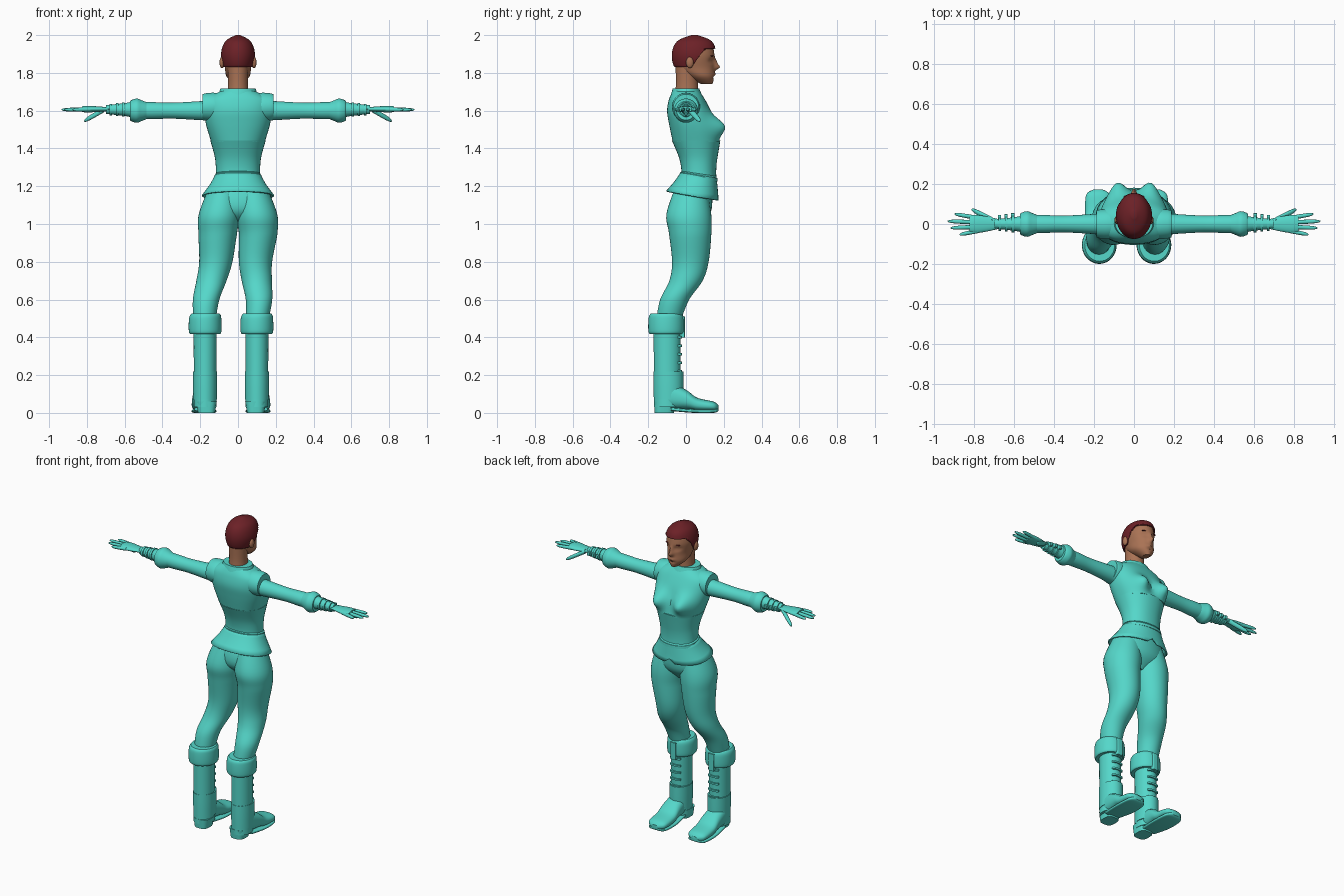
import bpy, bmesh, math
from mathutils import Matrix

cube = bpy.data.objects.get("Cube")
if cube:
    bpy.data.objects.remove(cube, do_unlink=True)


def material(name, *rgb):
    mat = bpy.data.materials.new(name)
    mat.use_nodes = True
    mat.diffuse_color = (*rgb, 1)
    mat.node_tree.nodes["Principled BSDF"].inputs["Base Color"].default_value = (*rgb, 1)
    return mat


CLOTH = material("turquoise", .09, .68, .59)
SKIN = material("tan skin", .4, .17, .09)
HAIR = material("dark red", .15, .015, .02)
parts = []


def finish(name, mat, bm):
    bmesh.ops.recalc_face_normals(bm, faces=bm.faces)
    mesh = bpy.data.meshes.new(name)
    bm.to_mesh(mesh)
    bm.free()
    mesh.materials.append(mat)
    obj = bpy.data.objects.new(name, mesh)
    bpy.context.collection.objects.link(obj)
    parts.append(obj)
    return obj


def clamp(value):
    return max(0, min(1, value))


def blend(a, b, c, d, t):
    """Catmull-Rom blend from b to c."""
    return b + t / 2 * (c - a + t * (2 * a - 5 * b + 4 * c - d + t * (3 * (b - c) + d - a)))


def smooth_rows(rows, sub):
    padded = [rows[0], *rows, rows[-1]]
    result = []
    for group in zip(padded, padded[1:], padded[2:], padded[3:]):
        for step in range(sub):
            result.append([blend(*values, step / sub) for values in zip(*group)])
    return result + [rows[-1]]


def stance(x, z):
    """Both legs lean gently to one side towards the feet."""
    return x - .037 * clamp((.95 - z) / .45)


def loft(name, mat, rows, axis="z", offset=0, power=2, sides=40, sub=4, side=1, leg=False, cap=True):
    """Skin of oval sections: position, half width, low bound, high bound and optional offset."""
    rows = [row if len(row) > 4 else (*row, offset) for row in rows]
    bm, rings = bmesh.new(), []
    for t, width, low, high, middle in smooth_rows(rows, sub):
        ring = []
        for k in range(sides):
            angle = math.tau * k / sides
            c, s = (math.copysign(abs(f) ** (2 / power), f) for f in (math.cos(angle), math.sin(angle)))
            u, v = middle + width * c, (low + high + (high - low) * s) / 2
            x, y, z = {"z": (u, v, t), "x": (t, u, v), "y": (u, t, v)}[axis]
            x *= side
            ring.append(bm.verts.new((stance(x, z) if leg else x, y, z)))
        rings.append(ring)
    for lower, upper in zip(rings, rings[1:]):
        for k in range(sides):
            bm.faces.new((lower[k - 1], lower[k], upper[k], upper[k - 1]))
    if cap:
        bm.faces.new(rings[0])
        bm.faces.new(rings[-1])
    return finish(name, mat, bm)


def pair(name, *args, **options):
    for side, word in ((1, "left_"), (-1, "right_")):
        loft(word + name, *args, side=side, **options)


def round_rows(rows, centre, flat=1):
    """Position and radius pairs turned into oval sections about one centre line."""
    return [(t, r, centre - r * flat, centre + r * flat) for t, r in rows]


def arm(name, rows, centre=1.6, flat=1, **options):
    pair(name, CLOTH, round_rows(rows, centre, flat), axis="x", **options)


def boot(name, rows, centre=-.1, flat=1, **options):
    pair(name, CLOTH, round_rows(rows, centre, flat), offset=.137, leg=True, **options)


def ball_pair(name, mat, centre, radii):
    for side, word in ((1, "left_"), (-1, "right_")):
        bm = bmesh.new()
        place = Matrix.Translation((side * centre[0], *centre[1:])) @ Matrix.Diagonal((*radii, 1))
        bmesh.ops.create_uvsphere(bm, u_segments=20, v_segments=12, radius=1, matrix=place)
        finish(word + name, mat, bm)


def sculpt(obj, x, z, width, height, push):
    """Symmetric soft push on the front of a part."""
    for v in obj.data.vertices:
        if v.co.y > .05:
            distance = ((abs(v.co.x) - x) / width) ** 2 + ((v.co.z - z) / height) ** 2
            v.co.y += push * math.exp(-distance)


def dip(obj):
    """Slant the waist down towards the front."""
    for v in obj.data.vertices:
        v.co.z -= (v.co.y + .02) * .18 * clamp((1.33 - v.co.z) / .06)


def thicken(obj, thickness):
    obj.modifiers.new("thickness", "SOLIDIFY").thickness = thickness


# Head and neck
head = loft("head", SKIN, [(1.74, .02, .08, .14), (1.78, .06, .01, .15), (1.83, .07, -.05, .15),
                           (1.9, .08, -.065, .15), (1.96, .06, -.04, .13), (1.99, .01, .03, .06)],
            sides=72, sub=8)
loft("neck", SKIN, round_rows([(1.66, .06), (1.74, .053), (1.83, .055)], centre=.005, flat=1.1))
ball_pair("ear", SKIN, centre=(.085, .02, 1.855), radii=(.013, .02, .03))
ball_pair("eyebrow", HAIR, centre=(.034, .135, 1.89), radii=(.018, .01, .003))

# Cropped hair grown from the scalp and trimmed along the hairline
def hairline(vert):
    return 1.83 + .1 * clamp((vert.co.y - .03) / .07)


bm = bmesh.new()
bm.from_mesh(head.data)
bm.normal_update()
for v in bm.verts:
    v.co += v.normal * .01
below = [f for f in bm.faces if all(v.co.z < hairline(v) for v in f.verts)]
bmesh.ops.delete(bm, geom=below, context="FACES")
for v in bm.verts:
    v.co.z = max(v.co.z, hairline(v))
hair = finish("hair", HAIR, bm)
thicken(hair, .008)

# Face: nose, bridge, eye sockets, eyelids, lips and chin crease
sculpt(head, x=0, z=1.83, width=.013, height=.014, push=.027)
sculpt(head, x=0, z=1.855, width=.01, height=.02, push=.014)
sculpt(head, x=.034, z=1.865, width=.018, height=.013, push=-.013)
sculpt(head, x=.034, z=1.864, width=.01, height=.006, push=.006)
sculpt(head, x=0, z=1.793, width=.02, height=.008, push=.007)
sculpt(head, x=0, z=1.775, width=.02, height=.007, push=-.006)

# Jacket
jacket = loft("jacket_top", CLOTH, [(1.435, .142, -.07, .176), (1.53, .17, -.09, .15), (1.6, .178, -.1, .13),
                                    (1.66, .165, -.09, .1), (1.705, .09, -.07, .07)],
              power=2.3, sides=64, sub=7)
sculpt(jacket, x=.085, z=1.515, width=.052, height=.055, push=.065)
loft("collar", CLOTH, [(1.67, .11, -.085, .09), (1.717, .093, -.07, .07)], sub=1)
corset = loft("corset", CLOTH, [(1.255, .118, -.024, .163), (1.3, .117, -.026, .16), (1.36, .124, -.04, .168),
                                (1.443, .147, -.075, .182)], power=2.2)
seam = loft("waist_seam", CLOTH, [(1.258, .125, -.032, .168), (1.274, .123, -.03, .167)], power=2.2, sub=1)
peplum = loft("peplum", CLOTH, [(1.28, .118, -.024, .162), (1.22, .15, -.06, .168), (1.16, .192, -.105, .173)],
              power=2.2, sub=2, cap=False)
hem = min(v.co.z for v in peplum.data.vertices)
for v in peplum.data.vertices:  # notch at the centre front
    if abs(v.co.x) < .004 and v.co.y > 0 and v.co.z < hem + .01:
        v.co.z += .027
for obj in (corset, seam, peplum):
    dip(obj)
thicken(peplum, .008)

# Arms and gloves
arm("shoulder", [(.08, .07), (.13, .075), (.17, .072), (.187, .067)], centre=1.62)
arm("sleeve", [(.1, .055), (.2, .05), (.35, .042), (.45, .045), (.54, .045)])
arm("sleeve_cuff", [(.485, .045), (.51, .055), (.535, .064), (.56, .058), (.572, .05)])
arm("glove_gauntlet", [(.55, .044), (.6, .034), (.7, .023)], centre=1.606)
arm("palm", [(.68, .025), (.75, .04), (.8, .046), (.825, .04)], centre=1.608, flat=.38)
for order, word in enumerate(("upper", "middle", "lower")):
    x, r = .6 + .033 * order, .042 - .004 * order
    arm(word + "_glove_strap", [(x, r), (x + .014, r)], centre=1.606, flat=.9, sub=1)
    arm(word + "_strap_buckle", [(x, .012), (x + .016, .012)], centre=1.606, offset=r, power=5, sub=1)


def digit(name, start, end, radius):
    rows = []
    for t in (0, .3, .6, .8, .9, .97, 1):
        x, y, z = (a + (b - a) * t for a, b in zip(start, end))
        r = radius * math.sqrt(1.01 - t ** 6)
        rows.append((x, r, z - r, z + r, y))
    pair(name, CLOTH, rows, axis="x", sides=12, sub=2)


for name, base, tip, reach in (("index", .03, .05, .9), ("middle", .008, .014, .935),
                               ("ring", -.014, -.02, .92), ("little", -.035, -.053, .875)):
    digit(name + "_finger", (.78, base, 1.607), (reach, tip, 1.605), radius=.0105)
digit("thumb", (.71, .02, 1.605), (.815, .073, 1.545), radius=.014)

# Hips and legs
loft("hips", CLOTH, [(.99, .03, .01, .07), (1.06, .17, -.07, .13), (1.15, .17, -.07, .14), (1.25, .11, -.02, .14)])
leg_path = [(.5, .06, -.09, .14), (.6, .07, -.06, .14), (.7, .08, 0, .12), (.8, .088, .023, .105),
            (.95, .102, .022, .107), (1.05, .108, .015, .1), (1.18, .08, .025, .08)]
pair("trouser_leg", CLOTH, [(z, r, y - r * 1.1, y + r * 1.1, x) for z, r, y, x in leg_path], sub=6, leg=True)

# Boots
boot("boot_shaft", [(.03, .06), (.25, .06), (.5, .062)], flat=1.17)
boot("boot_counter", [(.07, .063), (.15, .064), (.22, .064)], centre=-.093, flat=1.23)
boot("boot_cuff", [(.418, .08), (.43, .086), (.47, .087), (.51, .084), (.525, .075)], centre=-.105, flat=1.09)
boot("cuff_flap", [(.4, .02), (.51, .02)], centre=-.022, flat=.8, power=6, sub=1)
for order, word in enumerate(("first", "second", "third", "fourth", "fifth")):
    z = .215 + .045 * order
    boot(word + "_boot_lace", [(z, .036), (z + .011, .036)], centre=-.036, flat=.4, power=3, sub=1)
pair("boot_foot", CLOTH, [(-.1, .055, .02, .17), (0, .062, .02, .122), (.06, .065, .01, .08),
                          (.145, .06, .01, .06), (.172, .025, .02, .04)],
     axis="y", offset=.143, power=2.4, sub=6, leg=True)
pair("boot_sole", CLOTH, [(-.08, .05, .01, .03), (.04, .065, 0, .02), (.145, .058, 0, .02), (.172, .025, .01, .025)],
     axis="y", offset=.143, power=4, leg=True)
pair("boot_heel", CLOTH, [(0, .045, -.166, -.065), (.06, .055, -.17, -.05)], offset=.13, power=3, sub=1, leg=True)

# Smooth shading with crisp seams
bpy.ops.object.select_all(action="DESELECT")
for obj in parts:
    obj.select_set(True)
bpy.context.view_layer.objects.active = hair
bpy.ops.object.shade_smooth_by_angle(angle=math.radians(40))
